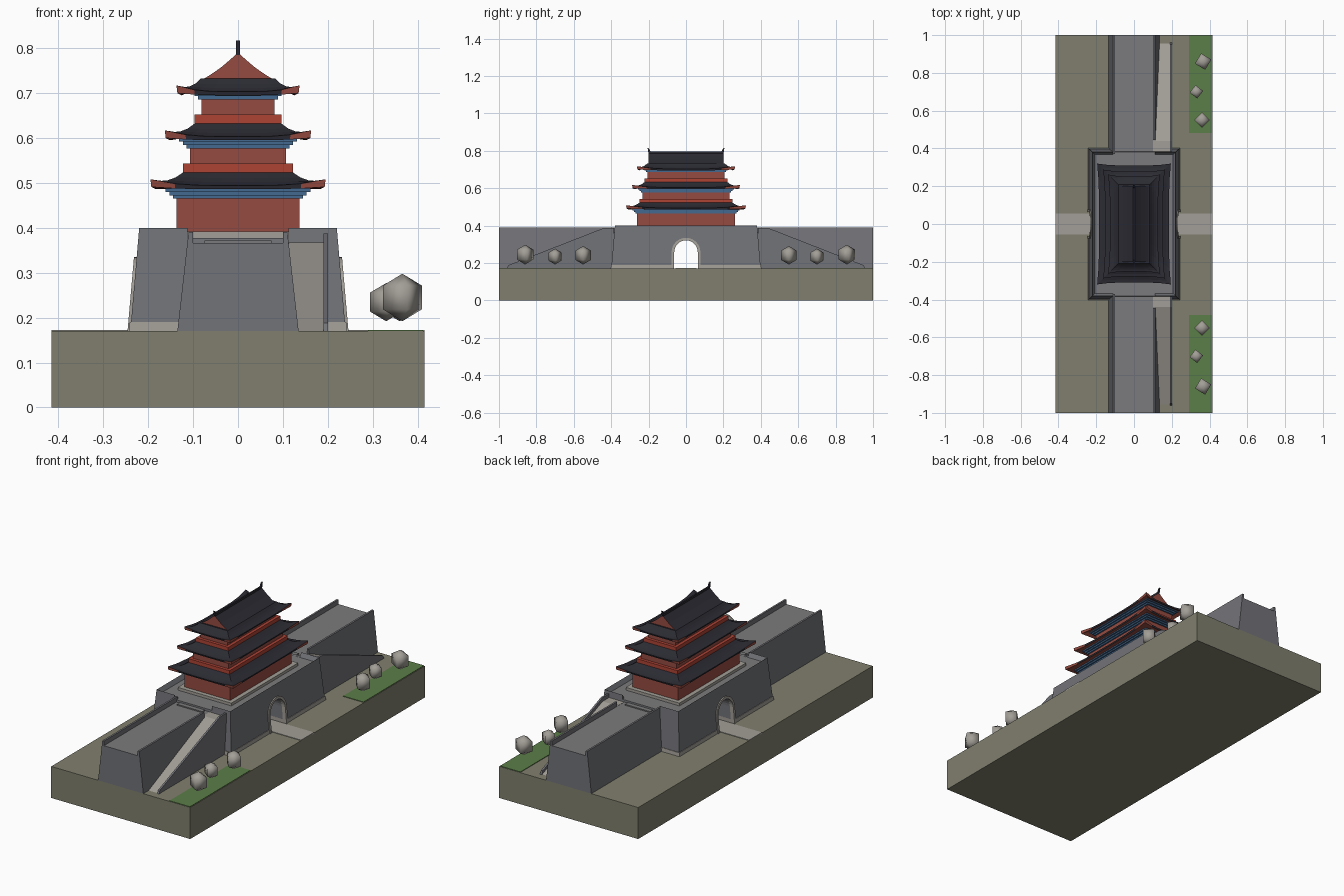
import bpy
import bmesh
from math import cos, sin, pi
from mathutils import Matrix

cube = bpy.data.objects.get("Cube")
if cube:
    bpy.data.objects.remove(cube)


def material(name, code):
    def lin(c):
        return c / 12.92 if c < 0.04 else ((c + 0.055) / 1.055) ** 2.4
    rgb = [lin(int(code[i:i + 2], 16) / 255) for i in (0, 2, 4)]
    m = bpy.data.materials.new(name)
    m.use_nodes = True
    m.diffuse_color = (*rgb, 1)
    m.node_tree.nodes["Principled BSDF"].inputs["Base Color"].default_value = (*rgb, 1)
    return m


EARTH = material("earth", "807F6E")
BRICK = material("grey_brick", "727378")
PAVING = material("paving", "7B7B7D")
STONE = material("pale_stone", "A29E97")
GRASS = material("grass", "5B7D48")
TILE = material("dark_tile", "2B2B33")
RED = material("red_wall", "964B41")
BRIGHT = material("bright_red", "AD4335")
BLUE = material("blue_bracket", "44688F")


def finish(name, bm, *mats):
    bmesh.ops.recalc_face_normals(bm, faces=bm.faces[:])
    mesh = bpy.data.meshes.new(name)
    bm.to_mesh(mesh)
    bm.free()
    for m in mats:
        mesh.materials.append(m)
    obj = bpy.data.objects.new(name, mesh)
    bpy.context.collection.objects.link(obj)
    return obj


def box(name, mat, x0, x1, y0, y1, z0, z1):
    bm = bmesh.new()
    bmesh.ops.create_cube(bm, size=1)
    for v in bm.verts:
        v.co = (x1 if v.co.x > 0 else x0, y1 if v.co.y > 0 else y0, z1 if v.co.z > 0 else z0)
    return finish(name, bm, mat)


def block(name, mat, hx, hy, z0, z1):
    return box(name, mat, -hx, hx, -hy, hy, z0, z1)


def prism(name, axis, profile, lo, hi, *mats, rule=None):
    """Extrude a closed profile along x (points are y, z) or y (points are x, z)."""
    def at(p, d):
        return (d, p[0], p[1]) if axis == "x" else (p[0], d, p[1])
    bm = bmesh.new()
    ends = [[bm.verts.new(at(p, d)) for p in profile] for d in (lo, hi)]
    for e in ends:
        bm.faces.new(e)
    n = len(profile)
    for i in range(n):
        j = (i + 1) % n
        bm.faces.new((ends[0][i], ends[0][j], ends[1][j], ends[1][i]))
    bmesh.ops.recalc_face_normals(bm, faces=bm.faces[:])
    if rule:
        for f in bm.faces:
            f.material_index = rule(f)
    return finish(name, bm, *mats)


def frustum(bm, hx, hy, z0, tx, ty, z1):
    bmesh.ops.create_cube(bm, size=2)
    for v in bm.verts:
        top = v.co.z > 0
        v.co = (v.co.x * (tx if top else hx), v.co.y * (ty if top else hy), z1 if top else z0)


def cut(obj, cutter):
    cutter.hide_render = True
    cutter.hide_viewport = True
    mod = obj.modifiers.new("opening", "BOOLEAN")
    mod.operation = "DIFFERENCE"
    mod.solver = "EXACT"
    mod.object = cutter


def arch(r, spring, floor):
    curve = [(r * cos(pi * i / 16), spring + r * sin(pi * i / 16)) for i in range(17)]
    return [(r, floor)] + curve + [(-r, floor)]


# Ground, lawns and road
G = 0.17
block("ground", EARTH, 0.415, 1, 0, G)
box("road", STONE, -0.415, 0.415, -0.055, 0.055, G - 0.005, G + 0.003)

# Gate platform with a sunken terrace, walkway gaps and a tunnel
bm = bmesh.new()
frustum(bm, 0.24, 0.4, G - 0.002, 0.22, 0.38, 0.4)
top = max(bm.faces, key=lambda f: f.calc_center_median().z)
bmesh.ops.inset_region(bm, faces=[top], thickness=0.018)
for v in top.verts:
    v.co.z = 0.377
top.material_index = 1
platform = finish("gate_platform", bm, BRICK, PAVING)
bm = bmesh.new()
frustum(bm, 0.243, 0.403, G - 0.001, 0.241, 0.401, G + 0.02)
footing = finish("platform_footing", bm, STONE)
tunnel = prism("tunnel_cutter", "x", arch(0.063, 0.258, 0.1), -0.5, 0.5, BRICK)
cut(platform, tunnel)
cut(footing, tunnel)
cut(platform, box("walkway_cutter", PAVING, -0.112, 0.112, -0.6, 0.6, 0.3775, 0.5))

# Stone arch rings leaning with the platform face
for side, label in ((1, "left"), (-1, "right")):
    ring = arch(0.077, 0.258, G) + arch(0.063, 0.258, G)[::-1]
    obj = prism(label + "_arch_ring", "x", ring, 0.225, 0.246, STONE)
    for v in obj.data.vertices:
        v.co.x = side * (v.co.x - 0.087 * (v.co.z - G))
    if side < 0:
        obj.data.flip_normals()


# City wall, stairs ramp, lawn and shrubs, repeated at each end
def paved(f):
    return 1 if f.normal.z > 0.9 and f.calc_center_median().z < 0.37 else 0


W, T = 0.366, 0.391
left_part = [(0.135, G), (-0.135, G), (-0.11, T), (-0.1, T), (-0.1, W)]
for s, label in ((-1, "front"), (1, "back")):
    prism(label + "_wall", "y", left_part + [(0.1, W), (0.1, T), (0.11, T)],
          s * 0.445, s, BRICK, PAVING, rule=paved)
    prism(label + "_wall_landing", "y", left_part + [(0.113, W)],
          s * 0.37, s * 0.445, BRICK, PAVING, rule=paved)
    box(label + "_step", PAVING, -0.075, 0.075, s * 0.4 - 0.012, s * 0.4 + 0.012, W, W + 0.006)
    ramp = [(s * 0.955, G), (s * 0.44, W + 0.001), (s * 0.385, W + 0.001), (s * 0.385, G)]
    prism(label + "_ramp", "x", ramp, 0.1, 0.192, BRICK, STONE,
          rule=lambda f: 1 if f.normal.z > 0.3 else 0)
    rail = [(s * 0.96, G), (s * 0.95, 0.188), (s * 0.44, 0.387), (s * 0.385, 0.387), (s * 0.385, G)]
    prism(label + "_ramp_rail", "x", rail, 0.19, 0.2, BRICK)
    box(label + "_lawn", GRASS, 0.29, 0.412, s * 0.74 - 0.258, s * 0.74 + 0.258, G - 0.003, G + 0.003)
    for i, (x, y, r) in enumerate(((0.36, 0.55, 0.043), (0.33, 0.7, 0.037), (0.366, 0.86, 0.046))):
        bm = bmesh.new()
        bmesh.ops.create_uvsphere(bm, u_segments=4, v_segments=3, radius=r)
        bmesh.ops.scale(bm, vec=(1.12, 1.12, 1.15), verts=bm.verts)
        bmesh.ops.rotate(bm, matrix=Matrix.Rotation(0.12 * i, 3, "Z"), verts=bm.verts)
        bmesh.ops.translate(bm, vec=(x, s * y, 0.192 + r * 1.15), verts=bm.verts)
        for f in bm.faces:
            f.smooth = True
        finish(f"{label}_shrub_{i + 1}", bm, STONE)

# Tower: the long half-length always exceeds the half-width by LONG
LONG = 0.125
SEG = 8


def storey(name, mat, hx, z0, z1):
    block(name, mat, hx, hx + LONG, z0, z1)


def roof_loop(bm, half, flare, z, lift):
    """One rectangular loop whose corners swing out and up."""
    verts = []
    for k in range(4):
        for i in range(SEG):
            s = 2 * i / SEG - 1
            f = abs(s) ** 4
            a, b = half + flare * f, half + LONG
            if k % 2:
                a, b = half + LONG + flare * f, half
            along = s * (b + flare * f)
            x, y = ((a, along), (-along, a), (-a, -along), (along, -a))[k]
            verts.append(bm.verts.new((x, y, z + lift * f)))
    return verts


def curved_roof(name, inner, outer, top, soffit, soffit_z):
    bm = bmesh.new()
    loops = []
    for t in (0, 0.25, 0.5, 0.75, 1):
        loops.append(roof_loop(bm, inner + (outer - inner) * t, 0.01 * t * t,
                               top - 0.029 * (1 - (1 - t) ** 1.8), 0.014 * t * t))
    loops.append(roof_loop(bm, outer - 0.002, 0.01, top - 0.037, 0.005))
    loops.append(roof_loop(bm, soffit, 0, soffit_z, 0))
    n = 4 * SEG
    for row, (p, q) in enumerate(zip(loops, loops[1:])):
        for i in range(n):
            j = (i + 1) % n
            f = bm.faces.new((p[i], p[j], q[j], q[i]))
            corner = i % SEG in (0, SEG - 1)
            f.material_index = 1 if row == 5 or (row == 4 and corner) else 0
    bm.faces.new(loops[0])
    finish(name, bm, TILE, RED)


storey("tower_plinth", STONE, 0.16, 0.376, 0.392)
levels = (
    ("lower", 0.137, 0.39, 0.465, 0.123, 0.185, 0.523),
    ("middle", 0.107, 0.54, 0.577, 0.097, 0.153, 0.632),
    ("upper", 0.081, 0.65, 0.686, 0.083, 0.127, 0.732),
)
for name, hx, z0, z1, inner, outer, top in levels:
    storey(name + "_walls", RED, hx, z0, z1)
    for i in range(3):
        storey(f"{name}_bracket_{i + 1}", BLUE, hx + 0.008 * (i + 1), z1 + 0.0075 * i, z1 + 0.0075 * (i + 1))
    curved_roof(name + "_roof", inner, outer, top, hx + 0.02, z1 + 0.022)
    if name != "upper":
        storey(name + "_balcony", BRIGHT, inner, top - 0.01, top + 0.02)

# Gabled crown with red ends, ridge and finials
half = [(0.079, 0.73), (0.058, 0.743), (0.038, 0.757), (0.018, 0.774)]
gable = half + [(0, 0.79)] + [(-x, z) for x, z in reversed(half)]
prism("gable_roof", "y", gable, -0.2, 0.2, TILE, RED,
      rule=lambda f: 1 if abs(f.normal.y) > 0.9 else 0)
block("ridge", TILE, 0.004, 0.2, 0.78, 0.797)
for s, label in ((-1, "front"), (1, "back")):
    horn = [(s * 0.18, 0.79), (s * 0.2, 0.785), (s * 0.206, 0.817), (s * 0.197, 0.812), (s * 0.192, 0.799)]
    prism(label + "_finial", "x", horn, -0.004, 0.004, TILE)
